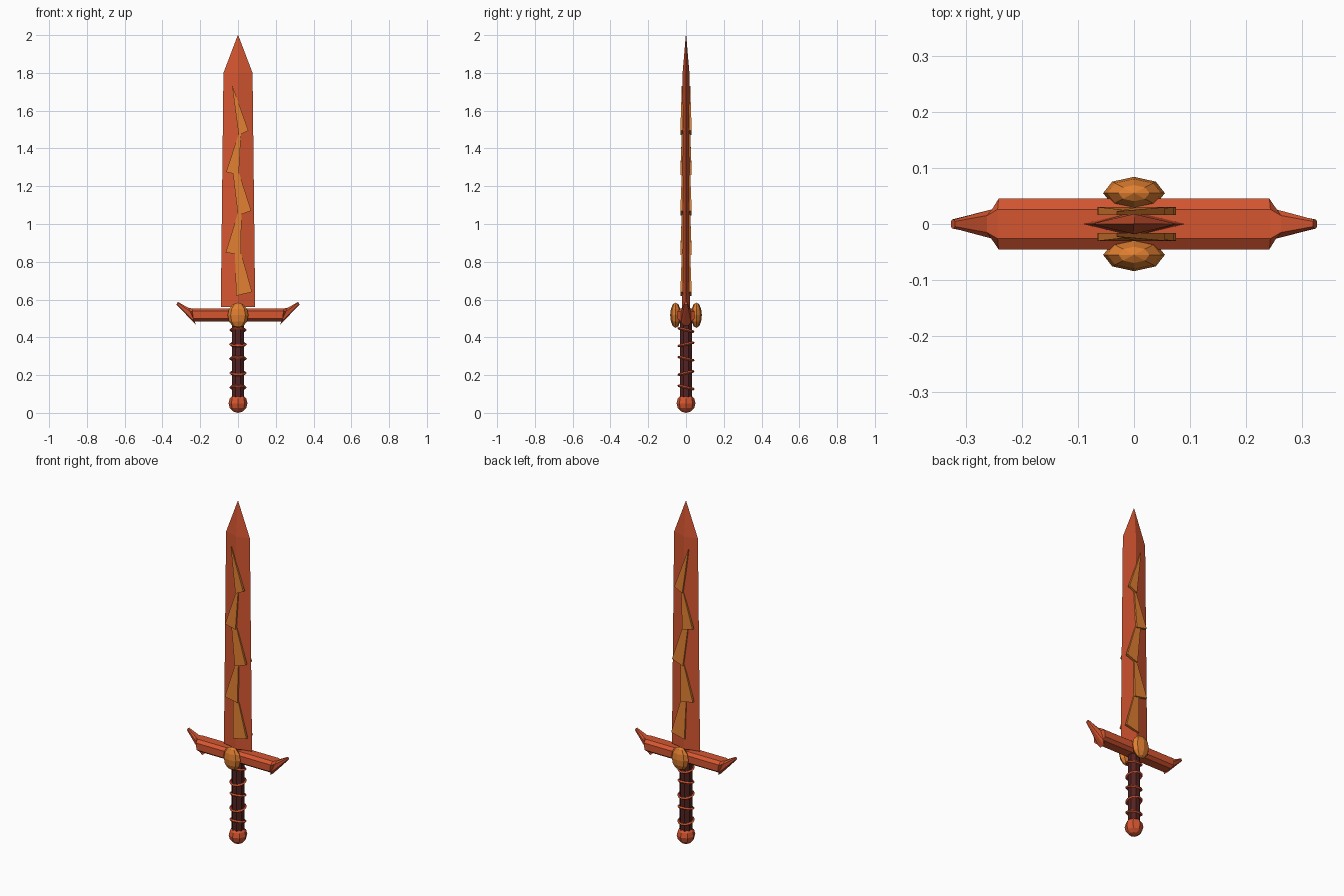
import bpy, bmesh, math
from mathutils import Vector

if "Cube" in bpy.data.objects:
    bpy.data.objects.remove(bpy.data.objects["Cube"], do_unlink=True)


def make_material(name, rgb):
    mat = bpy.data.materials.new(name)
    mat.use_nodes = True
    color = (*rgb, 1)
    mat.diffuse_color = color
    mat.node_tree.nodes["Principled BSDF"].inputs["Base Color"].default_value = color
    return mat


RED = make_material("ember red", (0.66, 0.092, 0.03))
GOLD = make_material("amber gold", (0.74, 0.21, 0.03))
DARK = make_material("dark leather", (0.085, 0.016, 0.015))


def finish(name, bm, mat):
    bmesh.ops.recalc_face_normals(bm, faces=bm.faces)
    mesh = bpy.data.meshes.new(name)
    bm.to_mesh(mesh)
    bm.free()
    mesh.materials.append(mat)
    obj = bpy.data.objects.new(name, mesh)
    bpy.context.collection.objects.link(obj)
    return obj


def loft(name, rings, mat):
    """Skin a list of equal-length point rings and cap both ends."""
    bm = bmesh.new()
    rows = [[bm.verts.new(p) for p in ring] for ring in rings]
    for a, b in zip(rows, rows[1:]):
        for i in range(len(a)):
            j = (i + 1) % len(a)
            bm.faces.new((a[i], a[j], b[j], b[i]))
    bm.faces.new(rows[0])
    bm.faces.new(rows[-1])
    return finish(name, bm, mat)


def ellipsoid(name, center, radii, mat):
    bpy.ops.mesh.primitive_uv_sphere_add(segments=8, ring_count=6, radius=1, location=center)
    obj = bpy.context.object
    obj.name = name
    obj.scale = radii
    obj.data.materials.append(mat)
    return obj


# Blade: diamond section, tapering to a point
def diamond(w, t, z):
    return [(w, 0, z), (0, t, z), (-w, 0, z), (0, -t, z)]


loft("blade", [diamond(0.091, 0.022, 0.56), diamond(0.077, 0.018, 1.8),
               diamond(0.001, 0.001, 2.0)], RED)
loft("blade_neck", [diamond(0.03, 0.02, 0.46), diamond(0.03, 0.02, 0.562)], DARK)

# Zigzag bolt on both faces: each wedge is top-left, top-right, bottom-right, bottom-left
wedges = [
    [(-0.031, 1.73), (-0.029, 1.73), (0.055, 1.495), (0.004, 1.47)],
    [(0.004, 1.48), (0.016, 1.48), (0.004, 1.26), (-0.063, 1.275)],
    [(-0.027, 1.27), (0.006, 1.27), (0.07, 1.07), (0.0, 1.045)],
    [(0.0, 1.06), (0.018, 1.06), (0.016, 0.835), (-0.065, 0.85)],
    [(-0.016, 0.84), (0.018, 0.84), (0.075, 0.64), (-0.01, 0.62)],
]
for side, face in ((-1, "front"), (1, "back")):
    for n, quad in enumerate(wedges):
        depth = [0.0225, 0.0225, 0.03, 0.03]
        inner = [(x, side * 0.016, z) for x, z in quad]
        outer = [(x, side * d, z) for (x, z), d in zip(quad, depth)]
        loft(f"{face}_bolt_{n + 1}", [inner, outer], GOLD)


# Crossguard: flattened octagonal bar with upswept horned ends
def octagon(top, bottom, half_y):
    """Chamfered ring whose height axis runs from bottom to top in the xz plane."""
    top, bottom = Vector((top[0], 0, top[1])), Vector((bottom[0], 0, bottom[1]))
    mid, up = (top + bottom) / 2, (top - bottom) / 2
    flat = 0.58
    pattern = [(1, flat), (flat, 1), (-flat, 1), (-1, flat),
               (-1, -flat), (-flat, -1), (flat, -1), (1, -flat)]
    return [mid + up * v + Vector((0, half_y * u, 0)) for u, v in pattern]


half = [
    octagon((0.243, 0.553), (0.235, 0.484), 0.045),
    octagon((0.262, 0.556), (0.220, 0.463), 0.026),
    octagon((0.319, 0.588), (0.326, 0.574), 0.008),
]
mirrored = [[Vector((-p.x, p.y, p.z)) for p in ring] for ring in reversed(half)]
loft("crossguard", mirrored + half, RED)

# Gems on the front and back of the guard
for side, face in ((-1, "front"), (1, "back")):
    ellipsoid(f"{face}_gem", (0, side * 0.055, 0.517), (0.055, 0.029, 0.067), GOLD)

# Grip and pommel
bpy.ops.mesh.primitive_cylinder_add(vertices=8, radius=0.034, depth=0.42,
                                    location=(0, 0, 0.28), rotation=(0, 0, math.pi / 8))
bpy.context.object.name = "grip"
bpy.context.object.data.materials.append(DARK)
ellipsoid("pommel", (0, 0, 0.051), (0.05, 0.05, 0.051), RED)

# Wrapped cords, tilted alternately
for n in range(5):
    tilt = math.radians(13) * (1 if n % 2 else -1)
    bpy.ops.mesh.primitive_torus_add(major_segments=12, minor_segments=4, major_radius=0.04,
                                     minor_radius=0.007, location=(0, 0, 0.135 + 0.076 * n),
                                     rotation=(tilt, 0, 0))
    bpy.context.object.name = f"grip_cord_{n + 1}"
    bpy.context.object.data.materials.append(RED)
